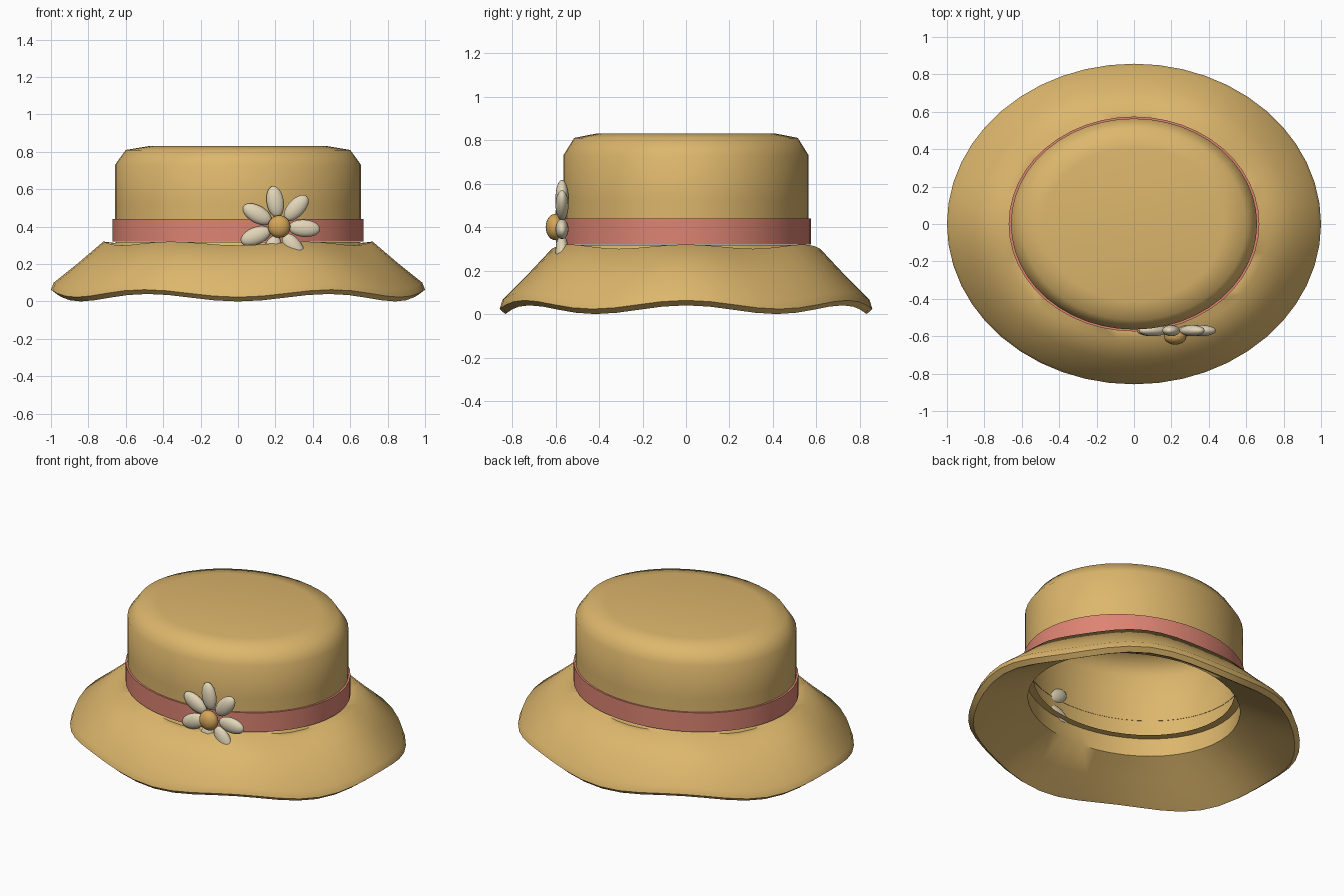
import bpy, bmesh
from math import pi, sin, cos, radians
from mathutils import Matrix, Vector

SEGMENTS = 48
DEPTH = 0.857          # the hat is oval: depth over width

old = bpy.data.objects.get("Cube")
if old:
    bpy.data.objects.remove(old, do_unlink=True)


def material(name, rgb):
    mat = bpy.data.materials.new(name)
    mat.use_nodes = True
    color = (*rgb, 1.0)
    mat.diffuse_color = color
    bsdf = next(n for n in mat.node_tree.nodes if n.type == 'BSDF_PRINCIPLED')
    bsdf.inputs["Base Color"].default_value = color
    bsdf.inputs["Roughness"].default_value = 0.8
    return mat


straw = material("straw tan", (0.72, 0.47, 0.15))
ribbon = material("ribbon coral", (0.72, 0.23, 0.17))
cream = material("petal cream", (0.76, 0.67, 0.48))
gold = material("flower gold", (0.66, 0.38, 0.10))


def finish(name, bm, mat):
    bmesh.ops.remove_doubles(bm, verts=bm.verts, dist=1e-5)
    bmesh.ops.recalc_face_normals(bm, faces=bm.faces)
    mesh = bpy.data.meshes.new(name)
    bm.to_mesh(mesh)
    bm.free()
    mesh.materials.append(mat)
    obj = bpy.data.objects.new(name, mesh)
    bpy.context.collection.objects.link(obj)
    bpy.ops.object.select_all(action='DESELECT')
    obj.select_set(True)
    bpy.context.view_layer.objects.active = obj
    bpy.ops.object.shade_smooth_by_angle(angle=radians(60))
    return obj


def oval_lathe(name, profile, mat, closed=False):
    """Turn (radius, height, wave) points around z, rippling six times."""
    bm = bmesh.new()
    rings = []
    for r, z, wave in profile:
        ring = []
        for i in range(SEGMENTS):
            a = 2 * pi * i / SEGMENTS
            ring.append(bm.verts.new((r * cos(a), DEPTH * r * sin(a),
                                      z + wave * cos(6 * a))))
        rings.append(ring)
    pairs = list(zip(rings, rings[1:]))
    if closed:
        pairs.append((rings[-1], rings[0]))
    for low, high in pairs:
        for i in range(SEGMENTS):
            j = (i + 1) % SEGMENTS
            bm.faces.new((low[i], low[j], high[j], high[i]))
    return finish(name, bm, mat)


# Crown: thin shell with a hem turned inwards at the bottom
oval_lathe("crown", [(0.605, 0.32, 0), (0.658, 0.32, 0), (0.658, 0.52, 0),
                     (0.658, 0.73, 0), (0.60, 0.81, 0), (0.48, 0.83, 0),
                     (0, 0.83, 0)], straw)

# Brim: thick, sloping and rippled, with an upright inner collar
oval_lathe("brim", [(0.64, 0.20, 0), (0.65, 0.318, 0), (0.66, 0.305, 0.008),
                    (0.72, 0.31, 0.01), (0.85, 0.195, 0.014),
                    (0.985, 0.083, 0.018), (1.0, 0.043, 0.02),
                    (0.97, 0.02, 0.02), (0.94, 0.035, 0.018),
                    (0.80, 0.115, 0.01)], straw, closed=True)

# Ribbon band round the foot of the crown
oval_lathe("ribbon_band", [(0.656, 0.32, 0), (0.67, 0.32, 0),
                           (0.67, 0.44, 0), (0.656, 0.44, 0)], ribbon)


def ellipsoid(name, centre, radii, angle, mat):
    bm = bmesh.new()
    bmesh.ops.create_uvsphere(bm, u_segments=20, v_segments=12, radius=1)
    bm.transform(Matrix.Translation(centre) @ Matrix.Rotation(-angle, 4, 'Y')
                 @ Matrix.Diagonal((*radii, 1)))
    return finish(name, bm, mat)


# Flower: seven petals round a domed centre
flower = Vector((0.22, -0.57, 0.40))
for k in range(7):
    a = radians(99) + 2 * pi * k / 7
    ellipsoid(f"petal_{k + 1}", flower + 0.135 * Vector((cos(a), 0, sin(a))),
              (0.085, 0.03, 0.046), a, cream)
ellipsoid("flower_centre", flower + Vector((0, -0.033, 0)),
          (0.06, 0.042, 0.06), 0, gold)
